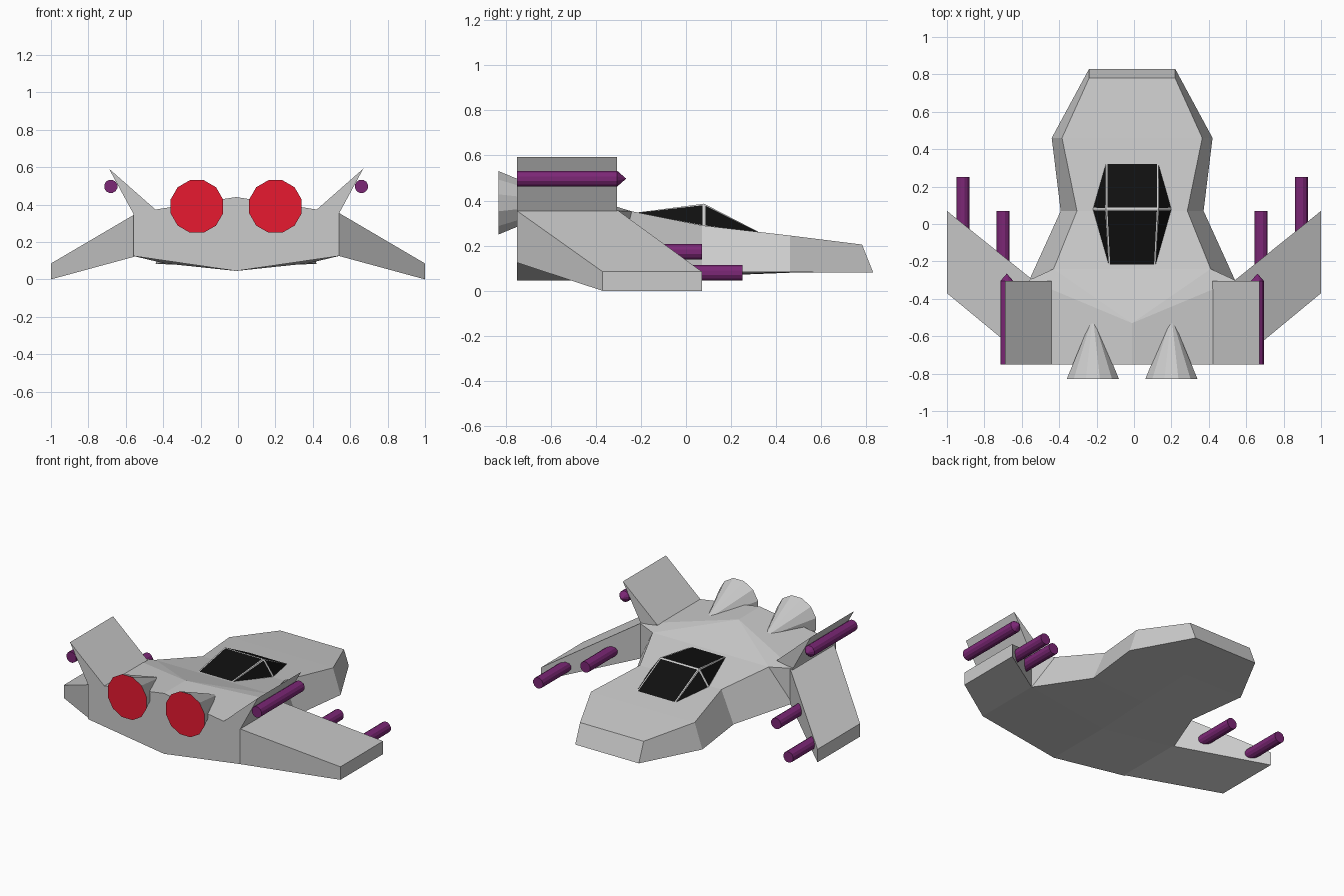
import bpy, bmesh
from math import pi
from mathutils import Matrix, Vector

if "Cube" in bpy.data.objects:
    bpy.data.objects.remove(bpy.data.objects["Cube"])

CX = -0.01  # mirror plane of the body


def material(name, rgb):
    m = bpy.data.materials.new(name)
    m.diffuse_color = (*rgb, 1)
    m.use_nodes = True
    m.node_tree.nodes["Principled BSDF"].inputs["Base Color"].default_value = m.diffuse_color
    return m


RED = material("exhaust_red", (0.8, 0.01, 0.03))
PURPLE = material("cannon_purple", (0.2, 0.02, 0.18))
BLACK = material("glass_black", (0.005, 0.005, 0.005))


def finish(name, bm, mat=None, mirror=True, x=CX):
    me = bpy.data.meshes.new(name)
    bm.to_mesh(me)
    bm.free()
    ob = bpy.data.objects.new(name, me)
    bpy.context.collection.objects.link(ob)
    ob.location.x = x
    if mat:
        me.materials.append(mat)
    if mirror:
        ob.modifiers.new("mirror", "MIRROR").merge_threshold = 0.0005
    return ob


def solid(name, points, **kw):
    """Convex block through the given points."""
    bm = bmesh.new()
    for p in points:
        bm.verts.new(p)
    bmesh.ops.convex_hull(bm, input=bm.verts[:])
    bmesh.ops.dissolve_limit(bm, angle_limit=0.01, verts=bm.verts[:], edges=bm.edges[:])
    bmesh.ops.recalc_face_normals(bm, faces=bm.faces[:])
    return finish(name, bm, **kw)


def cone_y(bm, x, z, y0, y1, r0, r1, sides=12, caps=True):
    """Cone or cylinder along y, radius r0 at y0 and r1 at y1."""
    m = (Matrix.Translation((x, (y0 + y1) / 2, z)) @ Matrix.Rotation(-pi / 2, 4, "X")
         @ Matrix.Rotation(pi / sides, 4, "Z"))
    bmesh.ops.create_cone(bm, cap_ends=caps, segments=sides, radius1=r0, radius2=r1,
                          depth=y1 - y0, matrix=m)


# hull: half stations (top centre, deck edge, lower edge, keel), nose to tail
stations = [
    [(0, .78, .205), (.23, .78, .205), (.23, .83, .08), (0, .83, .08)],
    [(0, .46, .245), (.375, .46, .245), (.43, .46, .083), (0, .46, .08)],
    [(0, .07, .29), (.295, .07, .29), (.382, .07, .085), (0, .07, .065)],
    [(0, -.24, .352), (.42, -.24, .352), (.55, -.30, .125), (0, -.30, .045)],
    [(0, -.53, .44), (.55, -.30, .355), (.55, -.30, .125), (0, -.53, .045)],
    [(0, -.75, .44), (.55, -.75, .355), (.55, -.75, .125), (0, -.75, .045)],
]
bm = bmesh.new()
rows = [[bm.verts.new(p) for p in s] for s in stations]
for i, (a, b) in enumerate(zip(rows, rows[1:])):
    for j in range(3):
        if i == 3 and j == 0:  # shoulder facets folded along the deck corner
            bm.faces.new((a[0], a[1], b[0]))
            bm.faces.new((a[1], b[1], b[0]))
        else:
            bm.faces.new((a[j], a[j + 1], b[j + 1], b[j]))
bm.faces.new(rows[0])
bm.faces.new(rows[-1])
bmesh.ops.remove_doubles(bm, verts=bm.verts[:], dist=0.0005)
bmesh.ops.recalc_face_normals(bm, faces=bm.faces[:])
if sum(f.normal.z * f.calc_area() for f in bm.faces if f.calc_center_median().z > .25) < 0:
    bmesh.ops.reverse_faces(bm, faces=bm.faces[:])
finish("hull", bm)

# drooping swept wings
solid("wings", [(.54, y, z) for y in (-.75, -.30) for z in (.125, .355)]
      + [(1.0, y, z) for y in (-.37, .07) for z in (0, .085)], x=0)

# canted tail fins
solid("tail_fins", [(x, y, z) for y in (-.75, -.305)
                    for x, z in ((.43, .372), (.55, .352), (.68, .592))])

# engine cones and exhaust discs
bm = bmesh.new()
cone_y(bm, .21, .39, -.83, -.49, .145, 0, caps=False)
finish("engine_cones", bm)
bm = bmesh.new()
bmesh.ops.create_circle(bm, cap_ends=True, segments=12, radius=.145,
                        matrix=Matrix.Translation((.21, -.83, .39))
                        @ Matrix.Rotation(pi / 2, 4, "X") @ Matrix.Rotation(pi / 12, 4, "Z"))
finish("exhaust_discs", bm, RED)

# wing cannons
for name, x, z, y0, y1 in (("outer_wing_cannons", .905, .08, -.19, .25),
                           ("inner_wing_cannons", .69, .173, -.37, .07)):
    bm = bmesh.new()
    cone_y(bm, x, z, y0, y1, .036, .036)
    finish(name, bm, PURPLE)

# fin cannons with pointed tips
bm = bmesh.new()
cone_y(bm, .67, .497, -.75, -.305, .036, .036)
cone_y(bm, .67, .497, -.305, -.265, .036, 0, caps=False)
finish("fin_cannons", bm, PURPLE)


def canopy(name, glass):
    """Faceted canopy; keeps either the inset panes or the frame around them."""
    bm = bmesh.new()
    half = [(.14, .335, .254), (.14, .08, .386), (.125, -.225, .346), (.213, .08, .284)]
    R = [bm.verts.new(p) for p in half]
    L = [bm.verts.new((-x, y, z)) for x, y, z in half]
    bm.faces.new((R[0], R[1], L[1], L[0]))
    bm.faces.new((R[1], R[2], L[2], L[1]))
    for s in (R, L):
        bm.faces.new((s[0], s[3], s[1]))
        bm.faces.new((s[1], s[3], s[2]))
    for f in bm.faces:
        f.normal_update()
        if f.normal.z < 0:
            f.normal_flip()
    panes = bm.faces[:]
    frame = bmesh.ops.inset_individual(bm, faces=panes, thickness=.011)["faces"]
    bmesh.ops.delete(bm, geom=frame if glass else panes, context="FACES")
    finish(name, bm, BLACK if glass else None, mirror=False)


canopy("canopy_frame", False)
canopy("canopy_glass", True)
